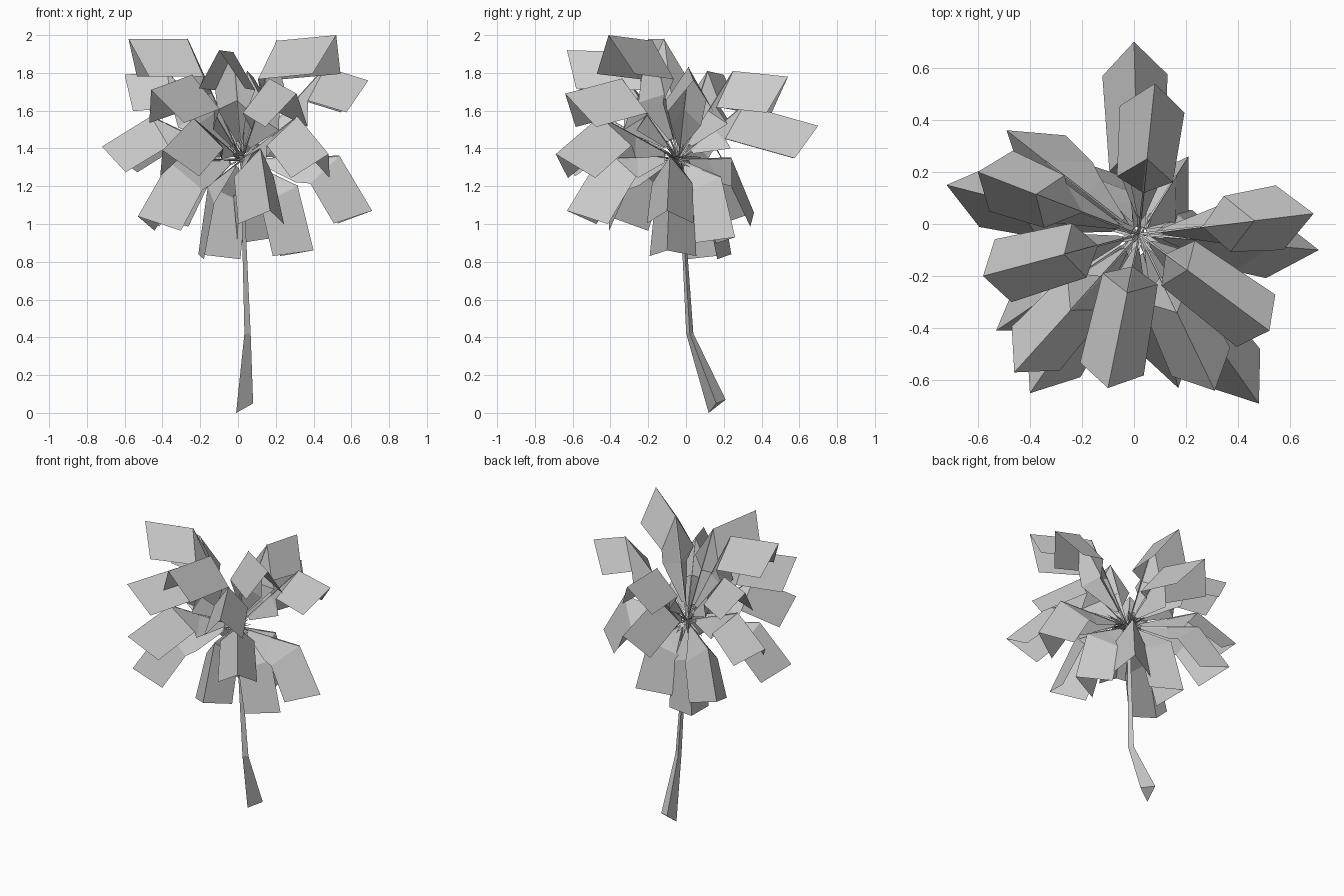
import bpy
import math
import random
from mathutils import Vector

if "Cube" in bpy.data.objects:
    bpy.data.objects.remove(bpy.data.objects["Cube"], do_unlink=True)

random.seed(4)
UP = Vector((0, 0, 1))
CROWN = Vector((0.02, -0.04, 1.34))

# One plain grey for the whole tree
grey = bpy.data.materials.new("plain grey")
grey.use_nodes = True
grey.diffuse_color = (0.6, 0.6, 0.6, 1)
shader = grey.node_tree.nodes["Principled BSDF"]
shader.inputs["Base Color"].default_value = grey.diffuse_color
shader.inputs["Roughness"].default_value = 0.9


def make_object(name, verts, faces):
    mesh = bpy.data.meshes.new(name)
    mesh.from_pydata([tuple(v) for v in verts], [], faces)
    mesh.materials.append(grey)
    mesh.update()
    obj = bpy.data.objects.new(name, mesh)
    bpy.context.collection.objects.link(obj)
    return obj


def loft(name, rings, closed):
    """Join equal rows of points with quads."""
    count = len(rings[0])
    verts = [point for ring in rings for point in ring]
    faces = []
    for row in range(len(rings) - 1):
        for col in range(count if closed else count - 1):
            a = row * count + col
            b = row * count + (col + 1) % count
            faces.append((a, b, b + count, a + count))
    if closed:
        faces.append(tuple(reversed(range(count))))
        faces.append(tuple(range(len(verts) - count, len(verts))))
    return make_object(name, verts, faces)


def triangle(centre, radius, axis_a, axis_b):
    angles = [math.tau * i / 3 for i in range(3)]
    return [centre + radius * (math.cos(t) * axis_a + math.sin(t) * axis_b)
            for t in angles]


def folded(ridge, side, drop):
    """Inverted V section: two side points hanging below the ridge."""
    return [ridge + drop - side, ridge, ridge + drop + side]


def frond(index, tip, reach, elbow_height):
    tip = Vector(tip)
    flat = Vector((tip.x - CROWN.x, tip.y - CROWN.y, 0))
    lateral = UP.cross(flat).normalized()
    elbow = CROWN + flat * reach
    elbow.z = elbow_height
    along = (tip - elbow).normalized()
    normal = along.cross(lateral)
    rise = (elbow - CROWN).cross(lateral).normalized()
    # The flatter the blade lies, the more its sides are swept back
    level = along.xy.length
    sweep_tip = along * 0.08 * level
    sweep_elbow = along * max(-0.05, 0.24 * level - 0.18)
    loft(f"frond_{index}", [
        folded(CROWN.lerp(elbow, 0.18), lateral * 0.015, rise * -0.025),
        folded(CROWN.lerp(elbow, 0.55), lateral * 0.08, rise * -0.13),
        folded(elbow, lateral * 0.108, normal * -0.2 - sweep_elbow),
        folded(tip, lateral * 0.125, normal * -0.2 - sweep_tip)], False)
    # Thin stalk beneath the ridge
    loft(f"frond_stalk_{index}", [
        triangle(CROWN, 0.006, lateral, rise),
        triangle(elbow, 0.003, lateral, rise)], True)


# Trunk: three-sided, leaning at the foot and flared at the base
foot = [Vector((-0.01, 0.12, 0)), Vector((0.08, 0.16, 0.05)), Vector((0, 0.21, 0.07))]
path = [((0.045, 0.02, 0.42), 0.022), ((0.027, -0.015, 1), 0.013), (CROWN, 0.018)]
rings = [foot]
for centre, radius in path:
    ring = triangle(Vector(centre), radius, Vector((1, 0, 0)), Vector((0, 1, 0)))
    rings.append([ring[2], ring[0], ring[1]])
loft("trunk", rings, True)

# Fronds: tip position, elbow reach as a share of the tip's, elbow height
upper = [
    ((0.08, 0.54, 1.78), 0.5, 1.81),
    ((0.69, 0.04, 1.76), 0.66, 1.83),
    ((0.52, -0.41, 2), 0.37, 1.97),
    ((-0.1, -0.63, 1.92), 0.38, 1.91),
    ((-0.58, -0.2, 1.98), 0.48, 1.98),
    ((-0.6, 0.2, 1.79), 0.64, 1.81),
    ((-0.46, -0.57, 1.71), 0.55, 1.79),
    ((0.31, -0.64, 1.69), 0.5, 1.77),
]
middle = [
    ((0, 0.7, 1.52), 0.47, 1.63),
    ((-0.72, 0.15, 1.41), 0.65, 1.57),
    ((-0.4, -0.65, 1.39), 0.61, 1.56),
    ((0.48, -0.69, 1.37), 0.64, 1.57),
]
lower = [
    ((0.71, -0.1, 1.07), 0.75, 1.36),
    ((-0.53, -0.41, 1.04), 0.7, 1.33),
    ((0.17, -0.63, 1.07), 0.66, 1.4),
    ((-0.49, 0.36, 1.06), 0.7, 1.35),
    ((-0.21, 0.24, 0.84), 0.78, 1.2),
    ((0.4, -0.1, 0.86), 0.78, 1.2),
    ((0.21, 0.26, 0.93), 0.75, 1.25),
]
for number, (tip, reach, height) in enumerate(upper + middle + lower):
    frond(number, tip, reach, height)

# Crown fibres: small loose slivers around the top of the trunk
verts, faces = [], []
for i in range(30):
    turn = random.uniform(0, math.tau)
    out = Vector((math.cos(turn), math.sin(turn), random.uniform(-0.6, 0.8)))
    side = UP.cross(out).normalized() * 0.014
    start = CROWN + out * 0.03
    end = CROWN + out * random.uniform(0.08, 0.15)
    faces.append((len(verts), len(verts) + 1, len(verts) + 2))
    verts += [start - side, start + side, end]
make_object("crown_fibres", verts, faces)
